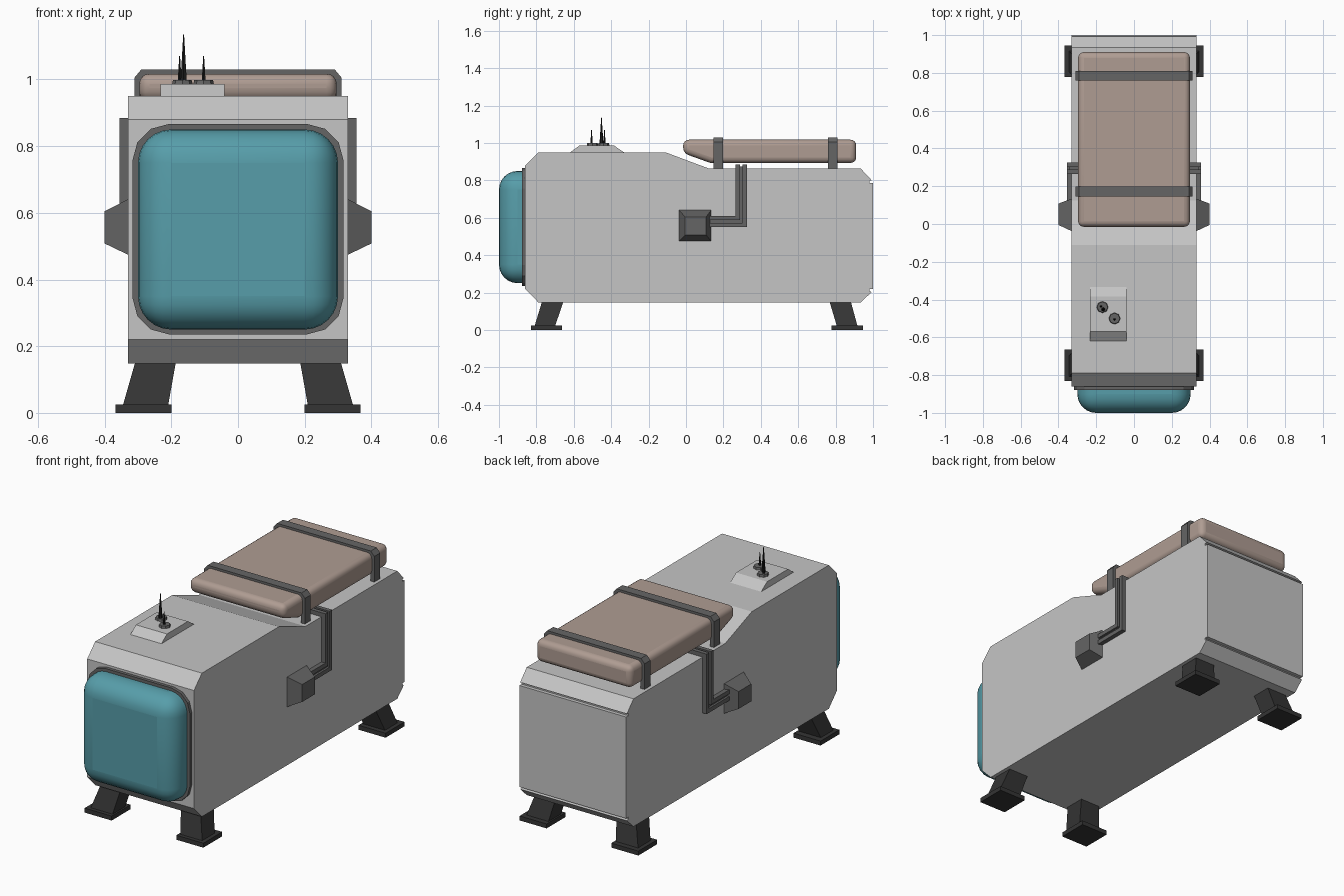
import bpy, bmesh, math
from mathutils import Vector

if "Cube" in bpy.data.objects:
    bpy.data.objects.remove(bpy.data.objects["Cube"])


def material(name, r, g, b):
    m = bpy.data.materials.new(name)
    m.diffuse_color = (r, g, b, 1)
    m.use_nodes = True
    m.node_tree.nodes["Principled BSDF"].inputs["Base Color"].default_value = m.diffuse_color
    return m


HULL = material("light_grey", 0.56, 0.56, 0.56)
TRIM = material("dark_grey", 0.13, 0.13, 0.13)
FOOT = material("charcoal", 0.035, 0.035, 0.035)
SPIKE = material("black", 0.012, 0.012, 0.012)
GLASS = material("teal", 0.095, 0.34, 0.40)
CLOTH = material("tan", 0.43, 0.335, 0.29)


def finish(bm, name, mat, bevel=0, segments=4):
    bmesh.ops.recalc_face_normals(bm, faces=bm.faces[:])
    me = bpy.data.meshes.new(name)
    bm.to_mesh(me)
    bm.free()
    ob = bpy.data.objects.new(name, me)
    bpy.context.collection.objects.link(ob)
    me.materials.append(mat)
    if bevel:
        mod = ob.modifiers.new("round", "BEVEL")
        mod.width, mod.segments, mod.limit_method = bevel, segments, "ANGLE"
        mod.angle_limit = math.radians(20)
        for o in bpy.context.selected_objects:
            o.select_set(False)
        bpy.context.view_layer.objects.active = ob
        ob.select_set(True)
        bpy.ops.object.shade_smooth_by_angle(angle=math.radians(40))
    return ob


def loft(name, lower, upper, mat, **kw):
    """Solid between two matching point loops."""
    bm = bmesh.new()
    a = [bm.verts.new(p) for p in lower]
    b = [bm.verts.new(p) for p in upper]
    bm.faces.new(a)
    bm.faces.new(b)
    for i in range(len(a)):
        j = (i + 1) % len(a)
        bm.faces.new((a[i], a[j], b[j], b[i]))
    return finish(bm, name, mat, **kw)


def prism_x(name, profile, x0, x1, mat, **kw):
    return loft(name, [(x0, y, z) for y, z in profile],
                [(x1, y, z) for y, z in profile], mat, **kw)


def prism_y(name, profile, y0, y1, mat, **kw):
    return loft(name, [(x, y0, z) for x, z in profile],
                [(x, y1, z) for x, z in profile], mat, **kw)


def rect(a0, a1, b0, b1):
    return [(a0, b0), (a1, b0), (a1, b1), (a0, b1)]


def box(name, x0, x1, y0, y1, z0, z1, mat, **kw):
    return prism_x(name, rect(y0, y1, z0, z1), x0, x1, mat, **kw)


def cone(name, x, y, z0, z1, r0, r1, sides, mat):
    bm = bmesh.new()
    bmesh.ops.create_cone(bm, cap_ends=True, segments=sides, radius1=r0,
                          radius2=r1, depth=z1 - z0)
    bmesh.ops.translate(bm, verts=bm.verts, vec=Vector((x, y, (z0 + z1) / 2)))
    return finish(bm, name, mat)


# Hull, with a stepped roof and grooves around the rear panel
hull = [(-0.86, 0.22), (-0.79, 0.148), (0.935, 0.148), (0.993, 0.203),
        (0.98, 0.207), (0.98, 0.218), (1.0, 0.218), (1.0, 0.785),
        (0.98, 0.785), (0.98, 0.797), (0.993, 0.80), (0.935, 0.862),
        (0.125, 0.862), (-0.11, 0.95), (-0.79, 0.95), (-0.86, 0.88)]
prism_x("hull", hull, -0.33, 0.33, HULL)

# Window and its frame
frame = []
for cx, cz, start in ((0.205, 0.755, 0), (-0.205, 0.755, 90),
                      (-0.205, 0.347, 180), (0.205, 0.347, 270)):
    for k in range(4):
        t = math.radians(start + 30 * k)
        frame.append((cx + 0.112 * math.cos(t), cz + 0.112 * math.sin(t)))
prism_y("window_frame", frame, -0.878, -0.85, TRIM)
box("window", -0.30, 0.30, -1.0, -0.70, 0.25, 0.85, GLASS, bevel=0.1, segments=6)

# Legs and feet
for s in (-1, 1):
    for end, foot_y, top_y, low_y in (("front", -0.747, -0.71, -0.755),
                                      ("rear", 0.862, 0.822, 0.862)):
        low = [(s * x, y, 0.02) for x, y in rect(0.21, 0.346, low_y - 0.055, low_y + 0.055)]
        top = [(s * x, y, 0.16) for x, y in rect(0.185, 0.306, top_y - 0.057, top_y + 0.057)]
        loft(end + "_leg", low, top, FOOT)
        x0, x1 = sorted((s * 0.2, s * 0.367))
        box(end + "_foot", x0, x1, foot_y - 0.083, foot_y + 0.083, 0, 0.025, FOOT)

# Side pods with twin pipes running up and over the deck edge
for s in (-1, 1):
    loft("side_pod",
         [(s * 0.325, y, z) for y, z in rect(-0.04, 0.136, 0.472, 0.643)],
         [(s * 0.40, y, z) for y, z in rect(-0.005, 0.108, 0.508, 0.605)], TRIM)
    for d0, d1, out in ((0, 0.023, 0.355), (0.023, 0.037, 0.343), (0.037, 0.06, 0.355)):
        # L-shaped run on the side
        run = [(0.10, 0.55 + d0), (0.325 - d0, 0.55 + d0), (0.325 - d0, 0.855 + out - 0.325),
               (0.325 - d1, 0.855 + out - 0.325), (0.325 - d1, 0.55 + d1), (0.10, 0.55 + d1)]
        prism_x("side_pipe", run, s * 0.325, s * out, TRIM)
        # Short run across the deck
        box("deck_pipe", *sorted((s * 0.20, s * 0.33)), 0.325 - d1, 0.325 - d0,
            0.855, 0.53 + out, TRIM)

# Padded roll with its tapered front, and two straps
pad = [(-0.015, 0.945), (0.13, 0.893), (0.91, 0.893), (0.91, 1.017), (-0.015, 1.017)]
prism_x("padded_roll", pad, -0.296, 0.296, CLOTH, bevel=0.03)
strap = [(-0.311, 0.86), (-0.311, 1.005), (-0.29, 1.03), (0.29, 1.03),
         (0.311, 1.005), (0.311, 0.86), (0.288, 0.86), (0.288, 0.995),
         (0.275, 1.01), (-0.275, 1.01), (-0.288, 0.995), (-0.288, 0.86)]
for y in (0.172, 0.785):
    prism_y("strap", strap, y - 0.026, y + 0.026, TRIM)

# Antenna mount, discs and spikes
mount = [(-0.625, 0.945), (-0.57, 0.986), (-0.385, 0.986), (-0.325, 0.945)]
prism_x("antenna_mount", mount, -0.232, -0.04, HULL)
for x, y in ((-0.167, -0.44), (-0.103, -0.50)):
    cone("antenna_disc", x, y, 0.98, 0.999, 0.032, 0.028, 8, TRIM)
for x, y, top, r in ((-0.163, -0.452, 1.135, 0.011), (-0.175, -0.436, 1.07, 0.007),
                     (-0.103, -0.505, 1.07, 0.007)):
    cone("antenna_spike", x, y, 0.99, top, r, 0.0015, 6, SPIKE)
